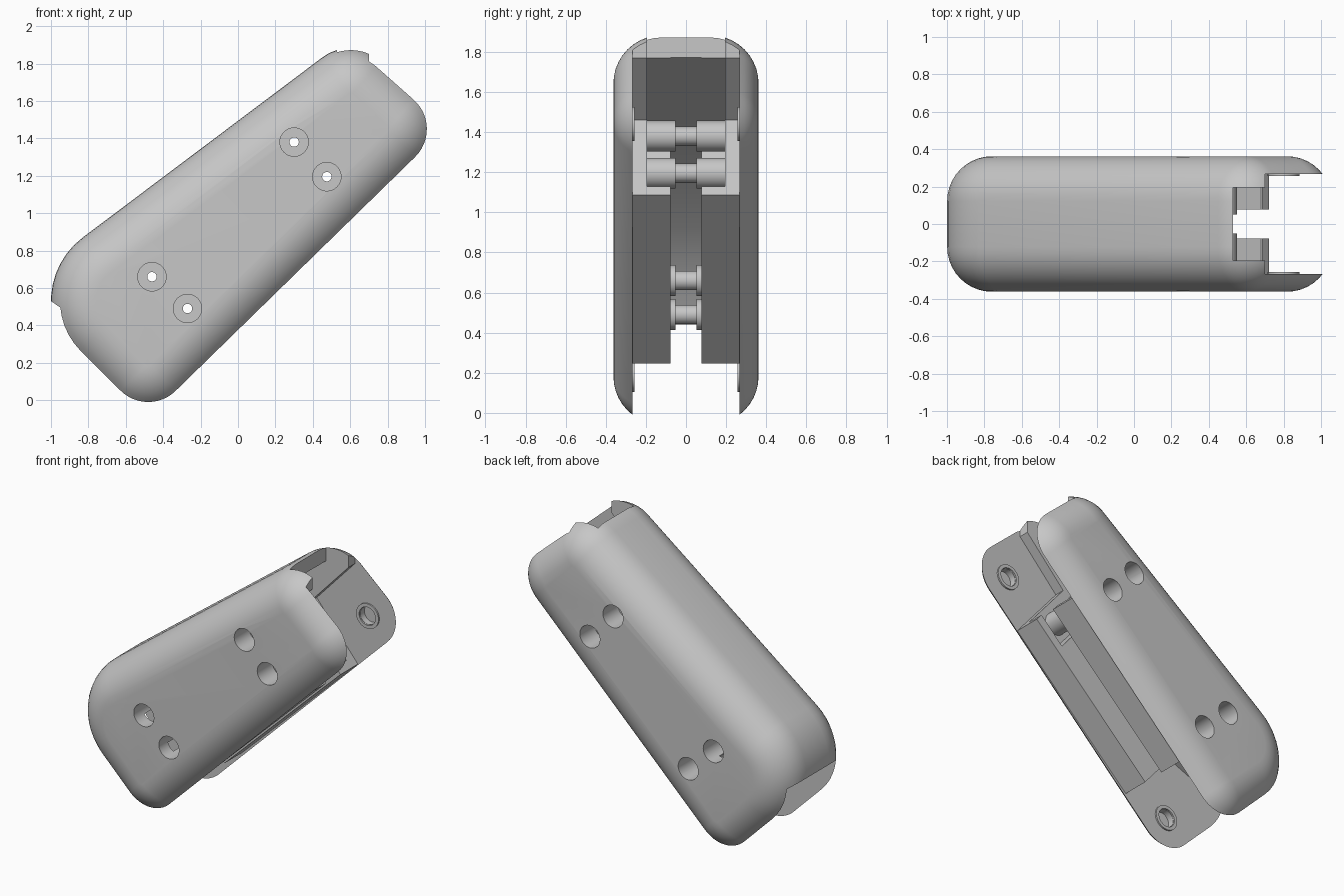
import bpy, bmesh, math
from math import sin, cos, pi

if "Cube" in bpy.data.objects:
    bpy.data.objects.remove(bpy.data.objects["Cube"], do_unlink=True)

grey = bpy.data.materials.new("plain_grey")
grey.use_nodes = True
GREY = (0.57, 0.57, 0.57, 1)
grey.diffuse_color = GREY
grey.node_tree.nodes["Principled BSDF"].inputs["Base Color"].default_value = GREY


def make(name, rings, capped):
    """Skin a list of equally long closed loops; cap the ends or join them."""
    bm = bmesh.new()
    loops = [[bm.verts.new(p) for p in ring] for ring in rings]
    n = len(loops[0])
    pairs = list(zip(loops, loops[1:]))
    if capped:
        bm.faces.new(loops[0])
        bm.faces.new(loops[-1])
    else:
        pairs.append((loops[-1], loops[0]))
    for a, b in pairs:
        for i in range(n):
            j = (i + 1) % n
            bm.faces.new((a[i], a[j], b[j], b[i]))
    bmesh.ops.recalc_face_normals(bm, faces=bm.faces)
    me = bpy.data.meshes.new(name)
    bm.to_mesh(me)
    bm.free()
    me.materials.append(grey)
    ob = bpy.data.objects.new(name, me)
    bpy.context.collection.objects.link(ob)
    return ob


def prism(name, points, y0, y1):
    return make(name, [[(x, y, z) for x, z in points] for y in (y0, y1)], True)


def circle(cx, cz, r, n=40):
    return [(cx + r * cos(2 * pi * i / n), cz + r * sin(2 * pi * i / n)) for i in range(n)]


def lathe(name, cx, cz, profile):
    """Closed (radius, y) profile turned about an axis along y."""
    return make(name, [[(x, y, z) for x, z in circle(cx, cz, r)] for r, y in profile], False)


def smooth(ob):
    bpy.ops.object.select_all(action='DESELECT')
    ob.select_set(True)
    bpy.context.view_layer.objects.active = ob
    bpy.ops.object.shade_smooth_by_angle(angle=math.radians(30))


def cut(ob, cutter):
    cutter.hide_render = True
    bpy.ops.object.select_all(action='DESELECT')
    ob.select_set(True)
    bpy.context.view_layer.objects.active = ob
    mod = ob.modifiers.new("cut", 'BOOLEAN')
    mod.operation, mod.solver, mod.object = 'DIFFERENCE', 'EXACT', cutter
    bpy.ops.object.modifier_apply(modifier=mod.name)
    bpy.data.objects.remove(cutter, do_unlink=True)


# Side outline: a band around four corner circles (x, z, radius), anticlockwise
corners = [(-0.575, 0.53, 0.425), (-0.48, 0.20, 0.258),
           (0.80, 1.45, 0.258), (0.603, 1.628, 0.255)]


def tangent(a, b):
    dx, dz = b[0] - a[0], b[1] - a[1]
    return math.atan2(dz, dx) - pi / 2 + math.asin((a[2] - b[2]) / math.hypot(dx, dz))


def outline(inset, steps=12):
    pts = []
    for i, c in enumerate(corners):
        t0 = tangent(corners[i - 1], c)
        t1 = tangent(c, corners[(i + 1) % 4])
        sweep = (t1 - t0) % (2 * pi)
        for k in range(steps + 1):
            t = t0 + sweep * k / steps
            pts.append((c[0] + (c[2] - inset) * cos(t), c[1] + (c[2] - inset) * sin(t)))
    return pts


# Pillow-edged body
HALF, R, N = 0.362, 0.24, 10
levels = [(R * (1 - cos(k * pi / 2 / N)), HALF - R + R * sin(k * pi / 2 / N)) for k in range(N + 1)]
levels = [(d, -y) for d, y in reversed(levels)] + levels
body = make("shell_body", [[(x, y, z) for x, z in outline(d)] for d, y in levels], True)

# Open long face, end pockets, inner chamber and central slot
IN = 0.266
pockets = [
    ("face_trim", IN, [(-0.726, -0.3), (1.57, 1.9), (2.2, 1.9), (2.2, -0.3)]),
    ("upper_pocket", IN, [(0.76, 1.042), (0.41, 1.46), (0.70, 1.77), (0.70, 2.2), (1.5, 2.2), (1.5, 1.042)]),
    ("upper_chamber", 0.195, [(0.53, 2.2), (0.53, 1.77), (0.112, 1.459), (0.518, 0.97),
                              (0.68, 1.13), (1.4, 1.13), (1.4, 2.2)]),
    ("lower_pocket", IN, [(-0.10, 0.178), (-0.48, 0.635), (-0.90, 0.46), (-1.1, 0.60),
                          (-1.3, -0.3), (-0.10, -0.3)]),
    ("middle_slot", 0.078, [(-0.88, 0.46), (-0.80, 0.62), (-0.60, 0.925), (0.535, 1.775),
                            (1.4, 1.6), (0.9, 0.5), (-0.2, -0.4)]),
]
for name, half, pts in pockets:
    cut(body, prism(name, pts, -half, half))

# Bolt holes through both walls
upper_bolts = [(0.30, 1.38), (0.475, 1.195)]
lower_bolts = [(-0.46, 0.66), (-0.27, 0.49)]
for x, z in upper_bolts + lower_bolts:
    cut(body, prism("bolt_hole", circle(x, z, 0.076), -0.6, 0.6))

# Blind pivot holes on the inner wall faces, each with a thin raised rim
pivots = {"upper": (0.80, 1.44), "lower": (-0.48, 0.19)}
for end, (x, z) in pivots.items():
    for side, s in (("left", 1), ("right", -1)):
        cut(body, prism("pivot_hole", circle(x, z, 0.06), s * 0.25, s * 0.31))
        rim = lathe(f"{end}_{side}_pivot_rim", x, z,
                    [(0.062, s * 0.256), (0.085, s * 0.256), (0.085, s * 0.27), (0.062, s * 0.27)])
        smooth(rim)
smooth(body)

# Hollow bolt spools: wide ends with a narrow waist
for end, bolts, w in (("upper", upper_bolts, 0.20), ("lower", lower_bolts, 0.09)):
    for i, (x, z) in enumerate(bolts):
        spool = lathe(f"{end}_spool_{i + 1}", x, z,
                      [(0.025, -w), (0.077, -w), (0.077, -0.052), (0.048, -0.052),
                       (0.048, 0.052), (0.077, 0.052), (0.077, w), (0.025, w)])
        smooth(spool)
